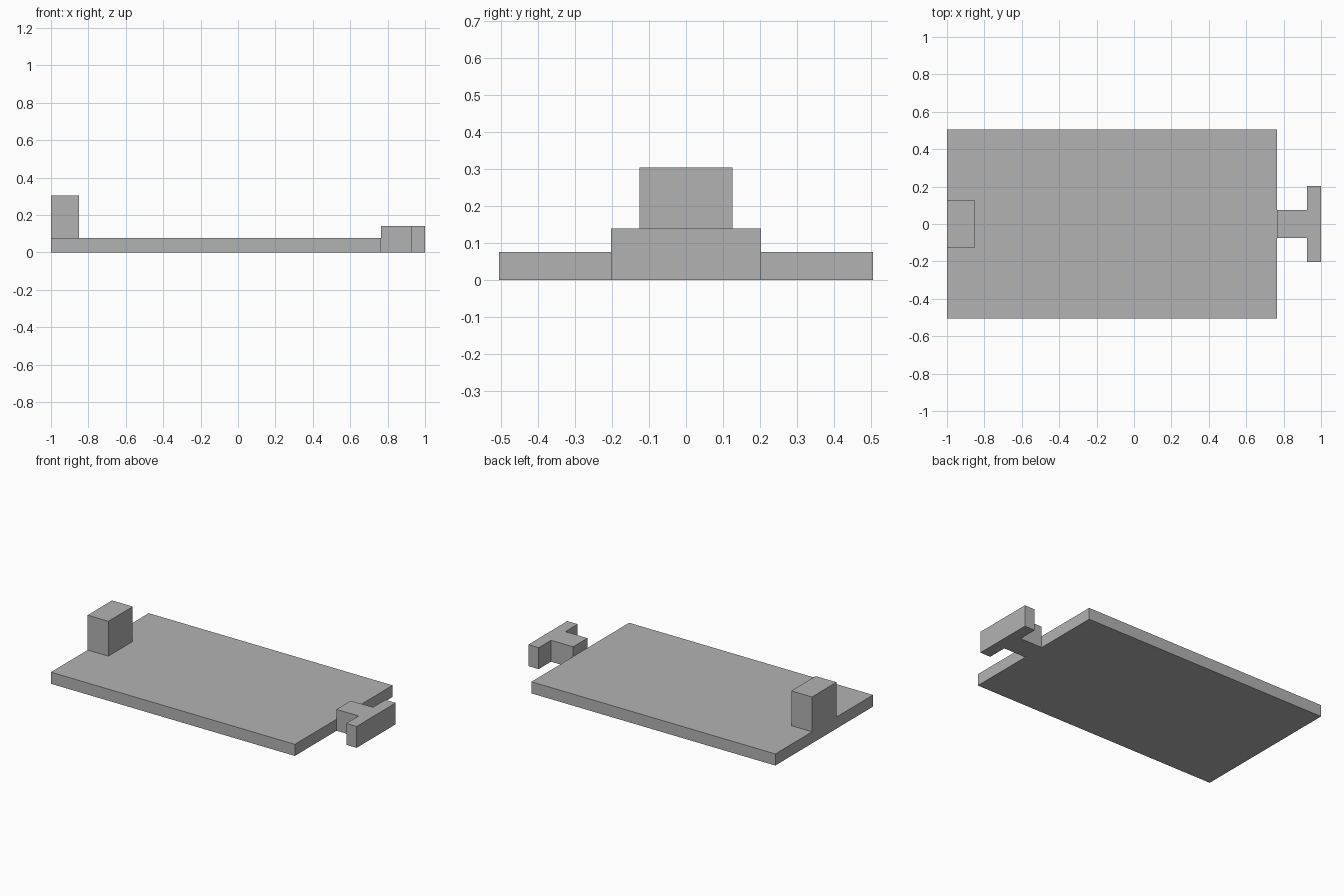
import bpy
import bmesh

cube = bpy.data.objects.get("Cube")
if cube:
    bpy.data.objects.remove(cube, do_unlink=True)

grey = bpy.data.materials.new("plain_grey")
grey.use_nodes = True
colour = (0.45, 0.45, 0.45, 1)
grey.diffuse_color = colour
grey.node_tree.nodes["Principled BSDF"].inputs["Base Color"].default_value = colour


def extruded(name, outline, bottom, top):
    """Raise a flat outline into a solid block."""
    bm = bmesh.new()
    base = bm.faces.new([bm.verts.new((x, y, bottom)) for x, y in outline])
    grown = bmesh.ops.extrude_face_region(bm, geom=[base], use_keep_orig=True)
    for v in grown["geom"]:
        if isinstance(v, bmesh.types.BMVert):
            v.co.z = top
    bmesh.ops.recalc_face_normals(bm, faces=bm.faces)
    mesh = bpy.data.meshes.new(name)
    bm.to_mesh(mesh)
    bm.free()
    mesh.materials.append(grey)
    obj = bpy.data.objects.new(name, mesh)
    bpy.context.collection.objects.link(obj)
    return obj


def mirrored(half):
    """Complete an outline across the y = 0 line."""
    return half + [(x, -y) for x, y in reversed(half)]


BED_END = 0.765
BED_TOP = 0.076

# Flat bed
extruded("bed", mirrored([(-1, 0.505), (BED_END, 0.505)]), 0, BED_TOP)

# Upright block on the right edge
extruded("end_post", mirrored([(-1, 0.126), (-0.85, 0.126)]), BED_TOP, 0.304)

# T-shaped hitch on the left edge
hitch = [(BED_END, 0.074), (0.925, 0.074), (0.925, 0.202), (1, 0.202)]
extruded("hitch", mirrored(hitch), 0, 0.14)
